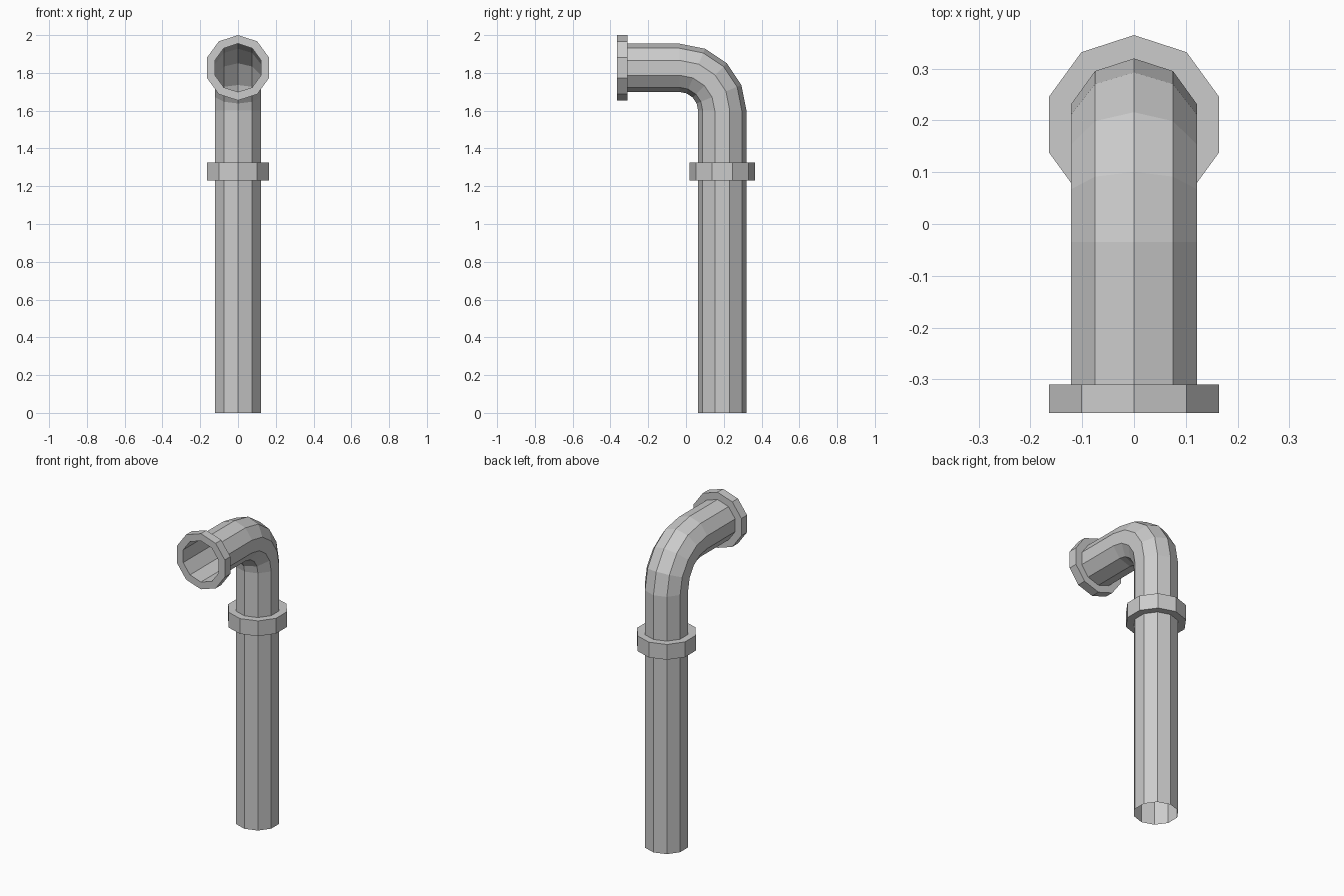
import bpy, bmesh
from math import sin, cos, pi

if "Cube" in bpy.data.objects:
    bpy.data.objects.remove(bpy.data.objects["Cube"])

SIDES = 10
PIPE_R, FLANGE_R = 0.128, 0.173
PIPE_Y, ARM_Z = 0.192, 1.827              # axes of the upright and the arm
BEND_Y, BEND_Z, BEND_R = -0.035, 1.60, 0.227
BEND_STEPS = 4


def sweep(name, stations):
    """Skin rings given as (y, z, tilt, radius); tilt turns from upright to arm."""
    bm = bmesh.new()
    rings = []
    for y, z, tilt, r in stations:
        ring = []
        for i in range(SIDES):
            a = 2 * pi * i / SIDES
            n = r * cos(a)
            ring.append(bm.verts.new((r * sin(a), y + n * cos(tilt), z + n * sin(tilt))))
        rings.append(ring)
    for r0, r1 in zip(rings, rings[1:]):
        for i in range(SIDES):
            j = (i + 1) % SIDES
            bm.faces.new((r0[i], r1[i], r1[j], r0[j]))
    mesh = bpy.data.meshes.new(name)
    bm.to_mesh(mesh)
    bm.free()
    obj = bpy.data.objects.new(name, mesh)
    bpy.context.collection.objects.link(obj)
    return obj


def upright(z, r):
    return (PIPE_Y, z, 0, r)


def arm(y, r):
    return (y, ARM_Z, pi / 2, r)


# Open upright pipe with the lower half of the joint collar, and its bore
sweep("lower_pipe", [
    upright(0, PIPE_R), upright(1.23, PIPE_R), upright(1.23, FLANGE_R),
    upright(1.277, FLANGE_R), upright(1.277, PIPE_R), upright(1.23, PIPE_R)])

# Elbow pipe: upper half of the collar, quarter bend, arm and open end flange
bend = []
for k in range(BEND_STEPS + 1):
    t = pi / 2 * k / BEND_STEPS
    bend.append((BEND_Y + BEND_R * cos(t), BEND_Z + BEND_R * sin(t), t, PIPE_R))

sweep("elbow_pipe", [
    upright(1.325, PIPE_R), upright(1.277, PIPE_R), upright(1.277, FLANGE_R),
    upright(1.325, FLANGE_R), upright(1.325, PIPE_R),
    *bend,
    arm(-0.31, PIPE_R), arm(-0.31, FLANGE_R), arm(-0.365, FLANGE_R),
    arm(-0.365, PIPE_R), arm(-0.31, PIPE_R)])
